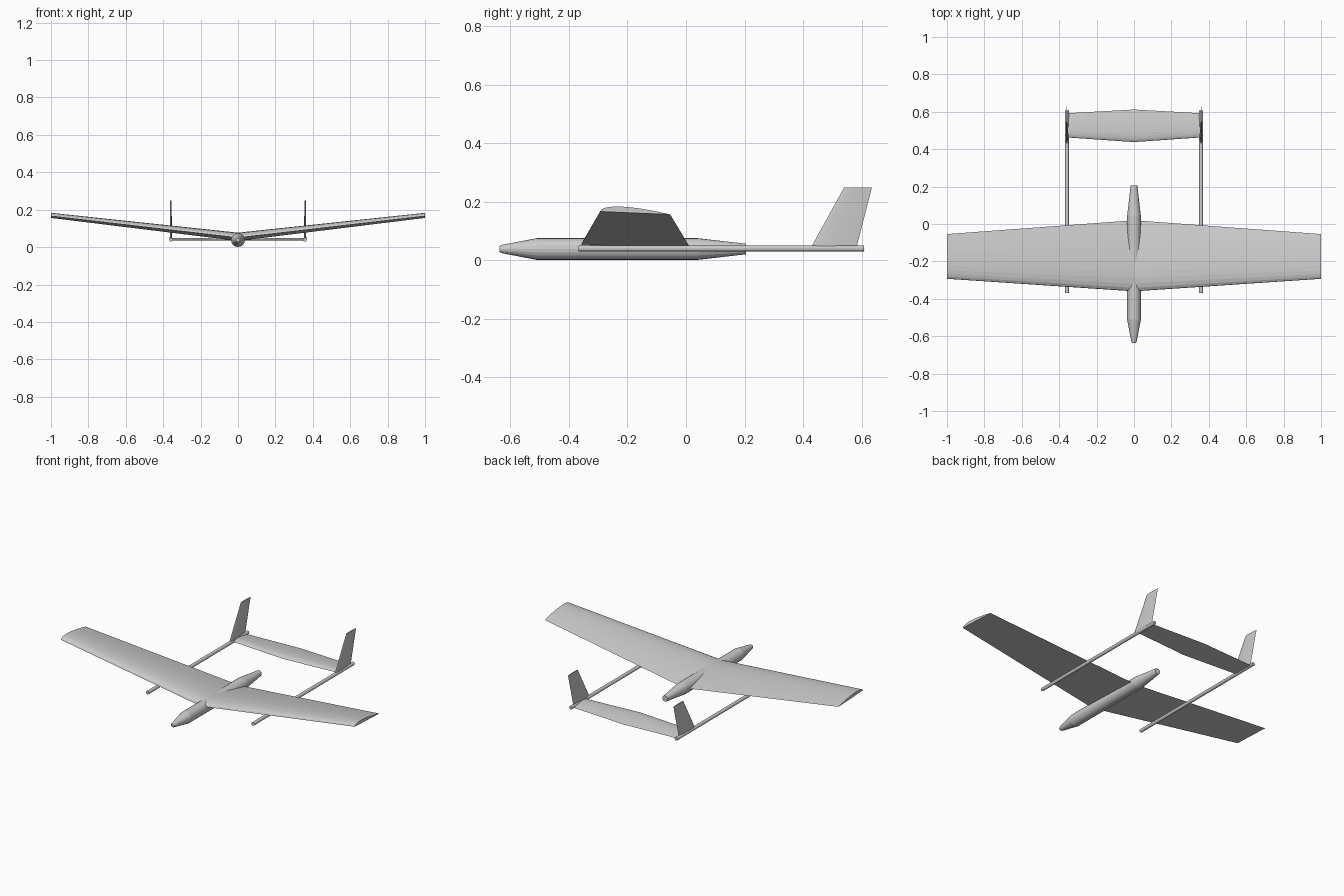
import bpy, bmesh
from math import pi, sin, cos, sqrt
from mathutils import Vector

if "Cube" in bpy.data.objects:
    bpy.data.objects.remove(bpy.data.objects["Cube"])


def thickness(t):
    # half-thickness curve of an aerofoil with peak 1 near 30% chord, closed tail
    return (0.2969 * sqrt(t) - 0.126 * t - 0.3516 * t**2 + 0.2843 * t**3 - 0.1036 * t**4) * 10


def skin(name, rings):
    """Join equal-length rings of points into a closed, capped shell."""
    bm = bmesh.new()
    loops = [[bm.verts.new(p) for p in ring] for ring in rings]
    n = len(loops[0])
    for a, b in zip(loops, loops[1:]):
        for i in range(n):
            j = (i + 1) % n
            bm.faces.new((a[i], a[j], b[j], b[i]))
    bm.faces.new(loops[0])
    bm.faces.new(loops[-1])
    bmesh.ops.recalc_face_normals(bm, faces=bm.faces)
    mesh = bpy.data.meshes.new(name)
    bm.to_mesh(mesh)
    bm.free()
    obj = bpy.data.objects.new(name, mesh)
    bpy.context.collection.objects.link(obj)
    return obj


def foil(lead, trail, up, thick, under=0.0, steps=14):
    """Aerofoil ring from leading to trailing edge; under=0 gives a flat base."""
    lead, trail, up = Vector(lead), Vector(trail), Vector(up)
    ts = [(1 - cos(pi * i / steps)) / 2 for i in range(steps + 1)]
    pts = [lead.lerp(trail, t) + up * thickness(t) * thick for t in ts]
    pts += [lead.lerp(trail, t) - up * thickness(t) * thick * under for t in ts[-2:0:-1]]
    return pts


def tube(name, x, z, profile, sides):
    """Round body along y from (y, radius) pairs."""
    return skin(name, [[(x + r * cos(2 * pi * i / sides), y, z + r * sin(2 * pi * i / sides))
                        for i in range(sides)] for y, r in profile])


UP = (0, 0, 1)

# Central pod
tube("fuselage", 0, 0.038, [(-0.637, 0.010), (-0.63, 0.014), (-0.51, 0.037),
                            (0.04, 0.037), (0.205, 0.018)], 20)

# Main wing with dihedral, flat underside
tip = lambda s: foil((s, -0.293, 0.166), (s, -0.054, 0.156), UP, 0.02)
skin("main_wing", [tip(-1), foil((0, -0.36, 0.05), (0, 0.02, 0.033), UP, 0.032), tip(1)])

# Tailplane between the booms
tail = lambda x: foil((x, 0.463, 0.037), (x, 0.592, 0.036), UP, 0.011)
skin("tailplane", [tail(-0.36), foil((0, 0.438, 0.037), (0, 0.612, 0.035), UP, 0.015), tail(0.36)])

# Tail booms and upright fins
for side, s in (("left", -1), ("right", 1)):
    x = 0.359 * s
    tube(side + "_boom", x, 0.04, [(-0.368, 0.0105), (0.608, 0.0105)], 12)
    skin(side + "_fin", [foil((x, 0.428, 0.045), (x, 0.583, 0.045), (1, 0, 0), 0.006, 1),
                         foil((x, 0.54, 0.248), (x, 0.635, 0.248), (1, 0, 0), 0.004, 1)])
